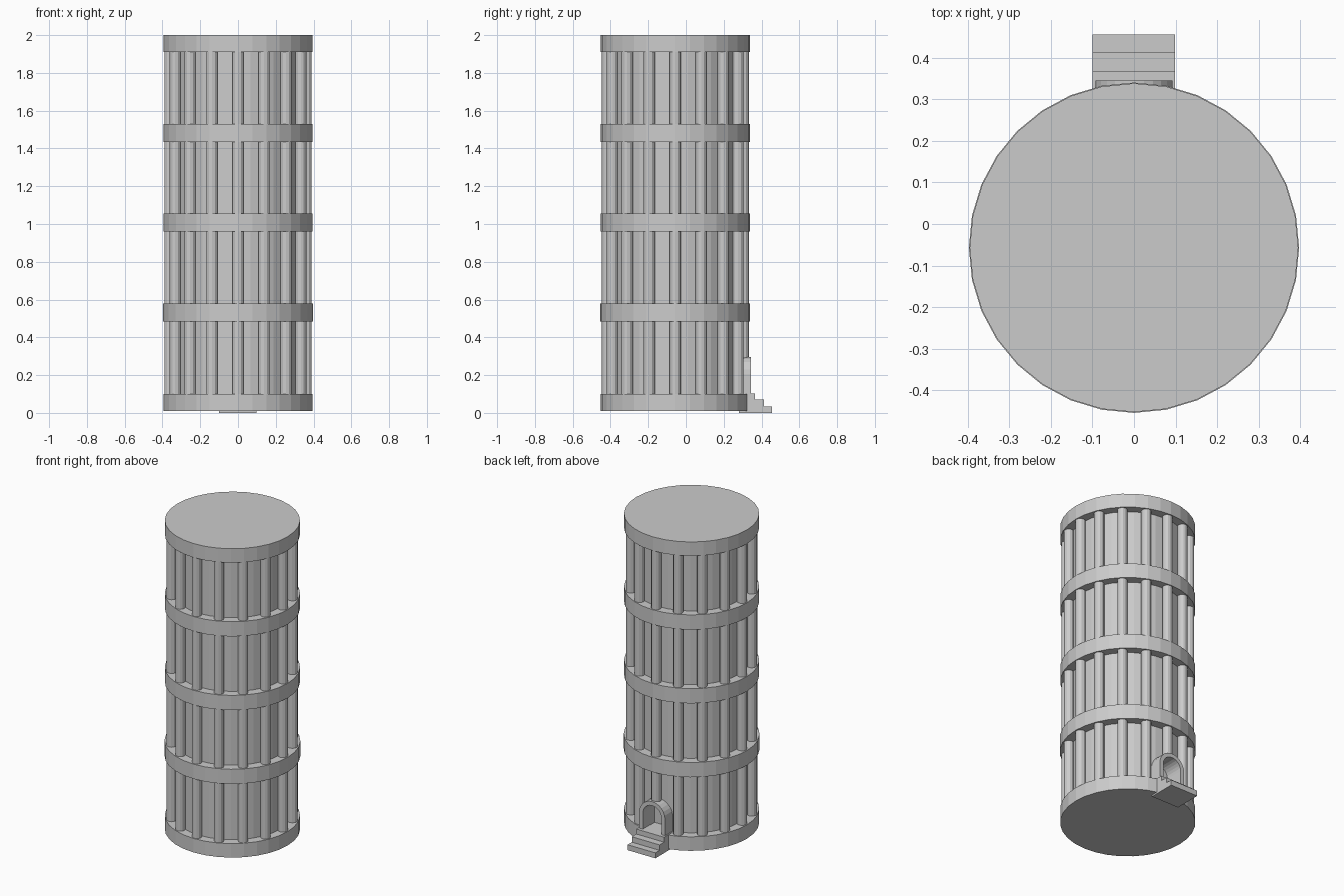
import bpy, bmesh, math

if "Cube" in bpy.data.objects:
    bpy.data.objects.remove(bpy.data.objects["Cube"])

CY = -0.057            # tower axis
BAND_R, WALL_R, COL_RING, COL_R = 0.395, 0.34, 0.36, 0.03
BANDS = [(0.01, 0.10), (0.485, 0.58), (0.96, 1.055), (1.435, 1.53), (1.91, 2.0)]


def new_object(name, bm):
    bmesh.ops.recalc_face_normals(bm, faces=bm.faces)
    me = bpy.data.meshes.new(name)
    bm.to_mesh(me)
    bm.free()
    ob = bpy.data.objects.new(name, me)
    bpy.context.collection.objects.link(ob)
    return ob


def prism(bm, pts, offset):
    face = bm.faces.new([bm.verts.new(p) for p in pts])
    ext = bmesh.ops.extrude_face_region(bm, geom=[face], use_keep_orig=True)
    verts = [v for v in ext["geom"] if isinstance(v, bmesh.types.BMVert)]
    bmesh.ops.translate(bm, verts=verts, vec=offset)


def cylinder(bm, x, y, r, z0, z1, n):
    pts = [(x + r * math.cos(2 * math.pi * i / n),
            y + r * math.sin(2 * math.pi * i / n), z0) for i in range(n)]
    prism(bm, pts, (0, 0, z1 - z0))


def arch(r, zc, z0, y, n=12):
    top = [(r * math.cos(math.pi * i / n), y, zc + r * math.sin(math.pi * i / n))
           for i in range(n + 1)]
    return [(r, y, z0)] + top + [(-r, y, z0)]


# Inner wall
bm = bmesh.new()
cylinder(bm, 0, CY, WALL_R, 0.05, 1.95, 32)
wall = new_object("inner_wall", bm)

# Floor bands
for i, (z0, z1) in enumerate(BANDS):
    bm = bmesh.new()
    cylinder(bm, 0, CY, BAND_R + (0.002 if i == 1 else 0), z0, z1, 32)
    new_object(f"band_{i + 1}", bm)

# Columns, one ring per storey; the one over the door stops on the arch
for s in range(4):
    bm = bmesh.new()
    for k in range(16):
        a = 2 * math.pi * k / 16
        z0 = 0.285 if (s == 0 and k == 4) else BANDS[s][1]
        cylinder(bm, COL_RING * math.cos(a), CY + COL_RING * math.sin(a),
                 COL_R, z0, BANDS[s + 1][0], 12)
    new_object(f"columns_storey_{s + 1}", bm)

# Doorway recess cut into the wall
bm = bmesh.new()
prism(bm, arch(0.066, 0.205, 0.09, 0.225), (0, 0.2, 0))
cutter = new_object("door_cutter", bm)
cutter.hide_render = True
cutter.hide_viewport = True
mod = wall.modifiers.new("doorway", "BOOLEAN")
mod.operation = "DIFFERENCE"
mod.solver = "EXACT"
mod.object = cutter

# Arched door frame
bm = bmesh.new()
outer, inner = arch(0.092, 0.205, 0.09, 0.255), arch(0.066, 0.205, 0.09, 0.255)
prism(bm, outer + inner[::-1], (0, 0.09, 0))
new_object("door_frame", bm)

# Entrance steps
bm = bmesh.new()
profile = [(0.28, 0), (0.455, 0), (0.455, 0.035), (0.412, 0.035), (0.412, 0.07),
           (0.366, 0.07), (0.366, 0.102), (0.28, 0.102)]
prism(bm, [(-0.1, y, z) for y, z in profile], (0.198, 0, 0))
new_object("entrance_steps", bm)
